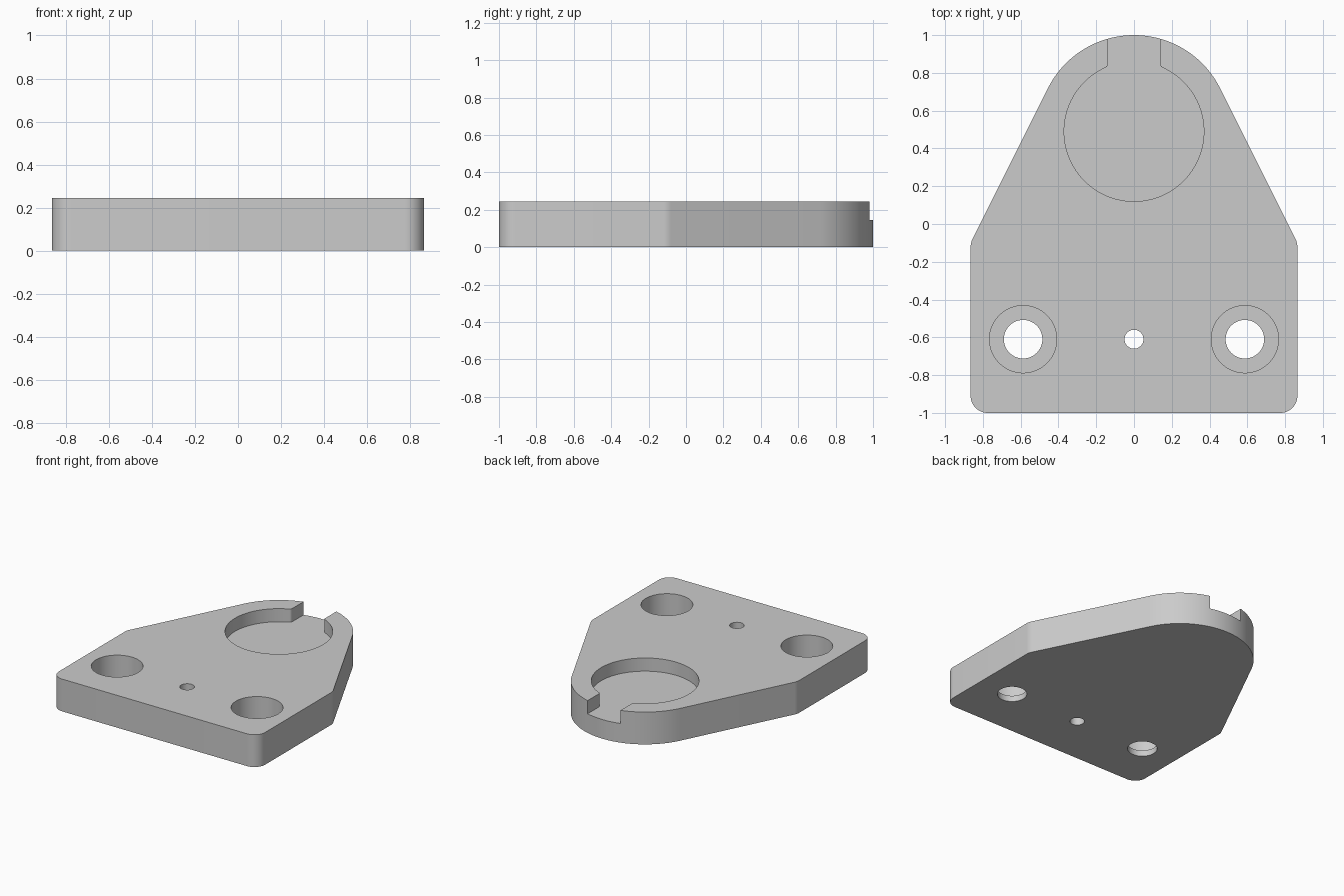
import bpy
import bmesh
from math import sin, cos, pi, radians, sqrt, atan2
from mathutils import Matrix

default = bpy.data.objects.get("Cube")
if default:
    bpy.data.objects.remove(default, do_unlink=True)

HALF_WIDTH, THICK = 0.865, 0.245
HEAD_Y, HEAD_R = 0.49, 0.51
POCKET_R, POCKET_FLOOR = 0.37, 0.145
SLOT_HALF, SLOT_ROUND = 0.138, 0.02
BOLT_X, HOLE_Y = 0.587, -0.61
CORNER_R = 0.09

grey = bpy.data.materials.new("light grey metal")
grey.use_nodes = True
grey.diffuse_color = (0.6, 0.6, 0.6, 1)
grey.node_tree.nodes["Principled BSDF"].inputs["Base Color"].default_value = grey.diffuse_color


def arc(cx, cy, r, start, end, steps):
    angles = [start + (end - start) * i / steps for i in range(steps + 1)]
    return [(cx + r * cos(a), cy + r * sin(a)) for a in angles]


def mirrored(half):
    """Close a right-hand half outline with its mirror image."""
    return half + [(-x, y) for x, y in reversed(half) if abs(x) > 1e-5]


def prism(name, outline, z0, z1):
    bm = bmesh.new()
    face = bm.faces.new([bm.verts.new((x, y, z0)) for x, y in outline])
    top = bmesh.ops.extrude_face_region(bm, geom=[face])["geom"]
    moved = [v for v in top if isinstance(v, bmesh.types.BMVert)]
    bmesh.ops.translate(bm, verts=moved, vec=(0, 0, z1 - z0))
    bmesh.ops.recalc_face_normals(bm, faces=bm.faces)
    return finish(name, bm)


def cylinder(name, x, y, r, z0, z1):
    bm = bmesh.new()
    bmesh.ops.create_cone(bm, cap_ends=True, segments=64, radius1=r, radius2=r,
                          depth=z1 - z0,
                          matrix=Matrix.Translation((x, y, (z0 + z1) / 2)))
    return finish(name, bm)


def finish(name, bm):
    mesh = bpy.data.meshes.new(name)
    bm.to_mesh(mesh)
    bm.free()
    mesh.materials.append(grey)
    obj = bpy.data.objects.new(name, mesh)
    bpy.context.collection.objects.link(obj)
    return obj


# Plate outline: rounded base corners, shoulders, tangent flanks, round head
slope = atan2(1, 2)
shoulder_y = HEAD_Y + (HEAD_R - HALF_WIDTH * cos(slope)) / sin(slope)
inner_x = HALF_WIDTH - CORNER_R
shoulder_arc_y = shoulder_y - CORNER_R * sin(slope / 2) / cos(slope / 2)
half = arc(inner_x, -1 + CORNER_R, CORNER_R, -pi / 2, 0, 12)
half += arc(inner_x, shoulder_arc_y, CORNER_R, 0, slope, 6)
half += arc(0, HEAD_Y, HEAD_R, slope, pi / 2, 32)
plate = prism("mounting_plate", mirrored(half), 0, THICK)

# Round pocket opening into a slot, with rounded lips
ABOVE, BELOW = THICK + 0.1, -0.1
lip_x = SLOT_HALF + SLOT_ROUND
lip_dy = sqrt((POCKET_R + SLOT_ROUND) ** 2 - lip_x ** 2)
lip_angle = atan2(lip_dy, lip_x)
half = arc(0, HEAD_Y, POCKET_R, -pi / 2, lip_angle, 48)
half += arc(lip_x, HEAD_Y + lip_dy, SLOT_ROUND, lip_angle + pi, pi, 6)[1:]
half.append((SLOT_HALF, 1.2))
cutters = [prism("pocket_cutter", mirrored(half), POCKET_FLOOR, ABOVE)]

# Counterbored bolt holes and the small centre hole
for side in (-1, 1):
    cutters.append(cylinder("counterbore_cutter", side * BOLT_X, HOLE_Y, 0.178, 0.045, ABOVE))
    cutters.append(cylinder("bolt_hole_cutter", side * BOLT_X, HOLE_Y, 0.102, BELOW, ABOVE))
cutters.append(cylinder("centre_hole_cutter", 0, HOLE_Y, 0.05, BELOW, ABOVE))

bpy.ops.object.select_all(action="DESELECT")
plate.select_set(True)
bpy.context.view_layer.objects.active = plate
for cutter in cutters:
    cutter.hide_render = True
    mod = plate.modifiers.new(cutter.name, "BOOLEAN")
    mod.operation = "DIFFERENCE"
    mod.solver = "EXACT"
    mod.object = cutter
    bpy.ops.object.modifier_apply(modifier=mod.name)
    bpy.data.objects.remove(cutter, do_unlink=True)

bpy.ops.object.shade_smooth_by_angle(angle=radians(30))
